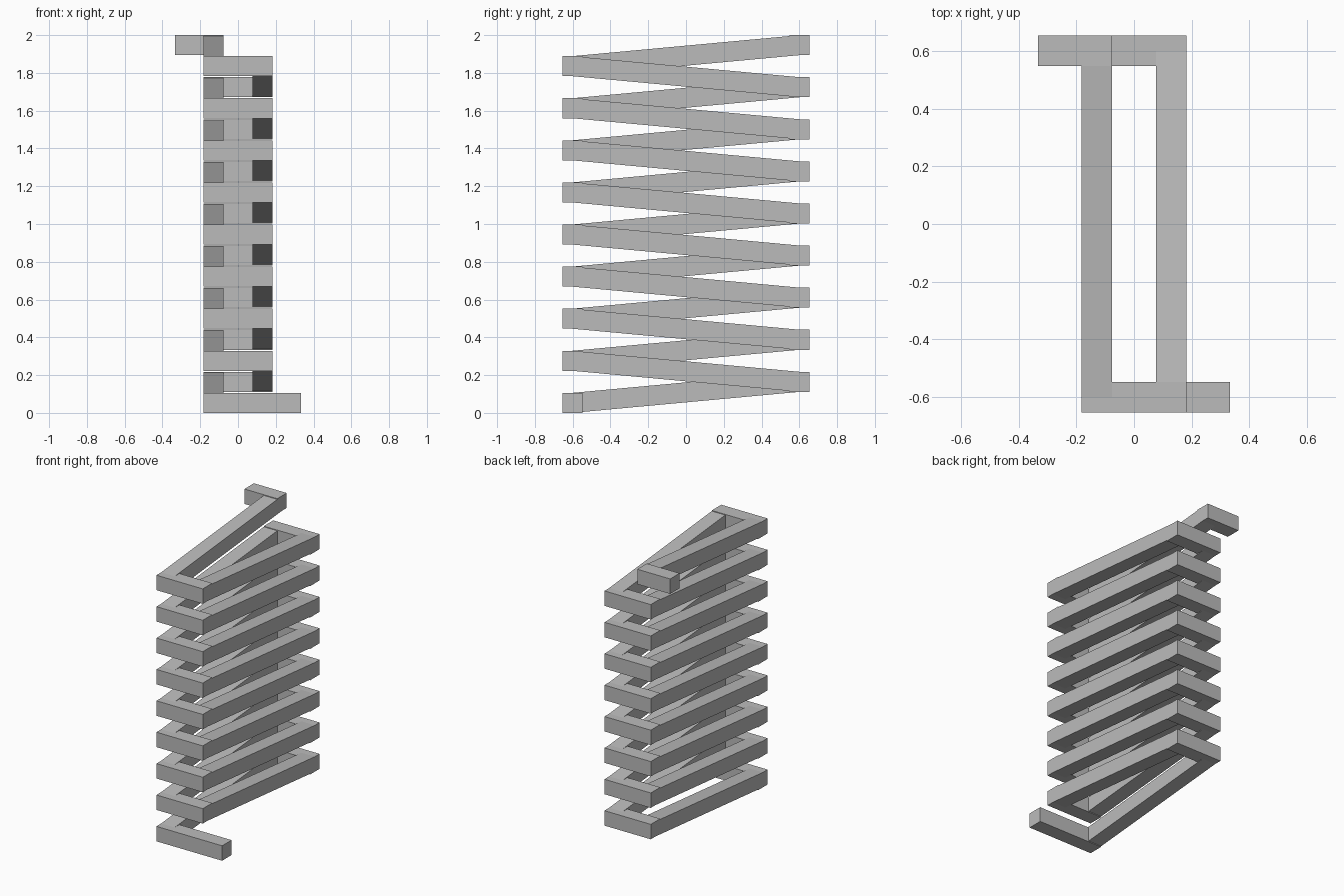
import bpy, bmesh

if "Cube" in bpy.data.objects:
    bpy.data.objects.remove(bpy.data.objects["Cube"], do_unlink=True)

T = 0.106            # thickness of the square bar
W, D = 0.182, 0.655  # half width and half depth of the coil
TURNS = 9
PITCH = (2 - T) / (TURNS - 0.5)
STUB = 0.334         # how far the two end stubs reach sideways
MID = D - T / 2      # centre line of the crossbars

grey = bpy.data.materials.new("grey")
grey.use_nodes = True
colour = (0.5, 0.5, 0.5, 1)
grey.diffuse_color = colour
grey.node_tree.nodes["Principled BSDF"].inputs["Base Color"].default_value = colour


def bar(name, x0, x1, y0, y1, z_front, z_back):
    """Square bar whose underside runs from z_front at y0 to z_back at y1."""
    bm = bmesh.new()
    bmesh.ops.create_cube(bm, size=1)
    for v in bm.verts:
        base = z_front if v.co.y < 0 else z_back
        v.co = (x0 if v.co.x < 0 else x1,
                y0 if v.co.y < 0 else y1,
                base + (T if v.co.z > 0 else 0))
    mesh = bpy.data.meshes.new(name)
    bm.to_mesh(mesh)
    bm.free()
    mesh.materials.append(grey)
    obj = bpy.data.objects.new(name, mesh)
    bpy.context.collection.objects.link(obj)


for i in range(TURNS):
    low = i * PITCH
    mid = low + PITCH / 2
    first, last = i == 0, i == TURNS - 1
    # Crossbars, lengthened or shortened into stubs at the two ends
    bar(f"front_crossbar_{i}", -W, STUB if first else W, -D, T - D, low, low)
    bar(f"back_crossbar_{i}", -STUB if last else -W, T - W if last else W,
        D - T, D, mid, mid)
    # Sloping side arms that climb from one crossbar to the next
    bar(f"right_arm_{i}", -W, T - W, -MID, MID, low, mid)
    if not last:
        bar(f"left_arm_{i}", W - T, W, -MID, MID, low + PITCH, mid)
